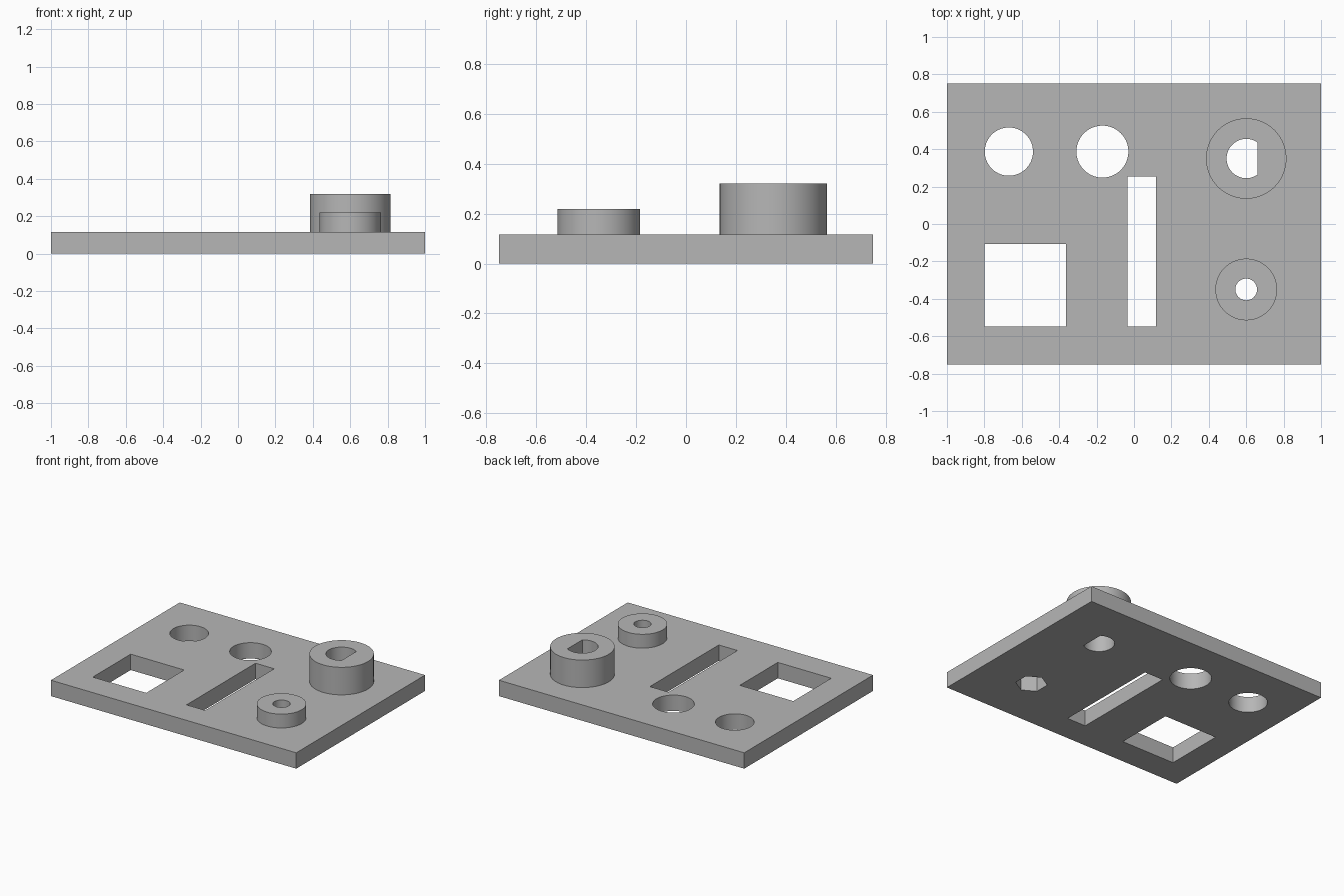
import bpy
import bmesh
from math import acos, cos, pi, radians, sin

if "Cube" in bpy.data.objects:
    bpy.data.objects.remove(bpy.data.objects["Cube"])

PLATE = 0.117            # plate thickness
LOW, HIGH = -0.1, 0.5    # cutters run right through everything

grey = bpy.data.materials.new("plain_grey")
grey.use_nodes = True
grey.diffuse_color = (0.47, 0.47, 0.47, 1)
grey.node_tree.nodes["Principled BSDF"].inputs["Base Color"].default_value = grey.diffuse_color


def circle(x, y, r, sides=72, start=0.0, sweep=2 * pi):
    """Outline of a circle, or of an arc when sweep is shorter."""
    steps = sides if sweep == 2 * pi else sides - 1
    return [(x + r * cos(start + sweep * i / steps),
             y + r * sin(start + sweep * i / steps)) for i in range(sides)]


def rectangle(x0, y0, x1, y1):
    return [(x0, y0), (x1, y0), (x1, y1), (x0, y1)]


def prism(name, outline, z0, z1):
    """Extrude a flat outline from z0 up to z1."""
    bm = bmesh.new()
    base = bm.faces.new([bm.verts.new((x, y, z0)) for x, y in outline])
    top = bmesh.ops.extrude_face_region(bm, geom=[base], use_keep_orig=True)
    moved = [v for v in top["geom"] if isinstance(v, bmesh.types.BMVert)]
    bmesh.ops.translate(bm, verts=moved, vec=(0, 0, z1 - z0))
    bmesh.ops.recalc_face_normals(bm, faces=bm.faces)
    mesh = bpy.data.meshes.new(name)
    bm.to_mesh(mesh)
    bm.free()
    mesh.materials.append(grey)
    obj = bpy.data.objects.new(name, mesh)
    bpy.context.collection.objects.link(obj)
    return obj


def combine(body, tool, operation):
    """Add the tool to the body or cut it away, then discard the tool."""
    mod = body.modifiers.new(tool.name, "BOOLEAN")
    mod.operation = operation
    mod.solver = "EXACT"
    mod.object = tool
    bpy.context.view_layer.objects.active = body
    bpy.ops.object.modifier_apply(modifier=mod.name)
    bpy.data.objects.remove(tool)


# Base plate
plate = prism("mounting_plate", rectangle(-1, -0.75, 1, 0.75), 0, PLATE)

# Two round bosses on the left side
BOSS_X, BOSS_Y = 0.6, 0.35
bosses = [
    ("tall_boss", BOSS_Y, 0.215, 0.32),
    ("short_boss", -BOSS_Y, 0.165, 0.219),
]
for name, y, radius, top in bosses:
    combine(plate, prism(name, circle(BOSS_X, y, radius), PLATE / 2, top), "UNION")

# Shaft hole with one flat side
shaft_r, flat = 0.105, 0.06
half = acos(flat / shaft_r)
shaft = circle(BOSS_X, BOSS_Y, shaft_r, 56, half, 2 * pi - 2 * half)

# Openings through the plate and bosses, and the nut pocket underneath
cuts = [
    ("small_round_hole", circle(-0.669, 0.387, 0.129), LOW),
    ("large_round_hole", circle(-0.169, 0.387, 0.139), LOW),
    ("square_opening", rectangle(-0.8, -0.549, -0.364, -0.107), LOW),
    ("long_slot", rectangle(-0.035, -0.549, 0.117, 0.254), LOW),
    ("shaft_hole", shaft, LOW),
    ("screw_hole", circle(BOSS_X, -BOSS_Y, 0.058, 48), LOW),
]
for name, outline, bottom in cuts:
    combine(plate, prism(name, outline, bottom, HIGH), "DIFFERENCE")
nut = circle(BOSS_X, -BOSS_Y, 0.107, 6, pi / 6)
combine(plate, prism("nut_pocket", nut, LOW, PLATE), "DIFFERENCE")

# Smooth round walls, crisp rims
bpy.ops.object.select_all(action="DESELECT")
plate.select_set(True)
bpy.context.view_layer.objects.active = plate
bpy.ops.object.shade_smooth_by_angle(angle=radians(30))
